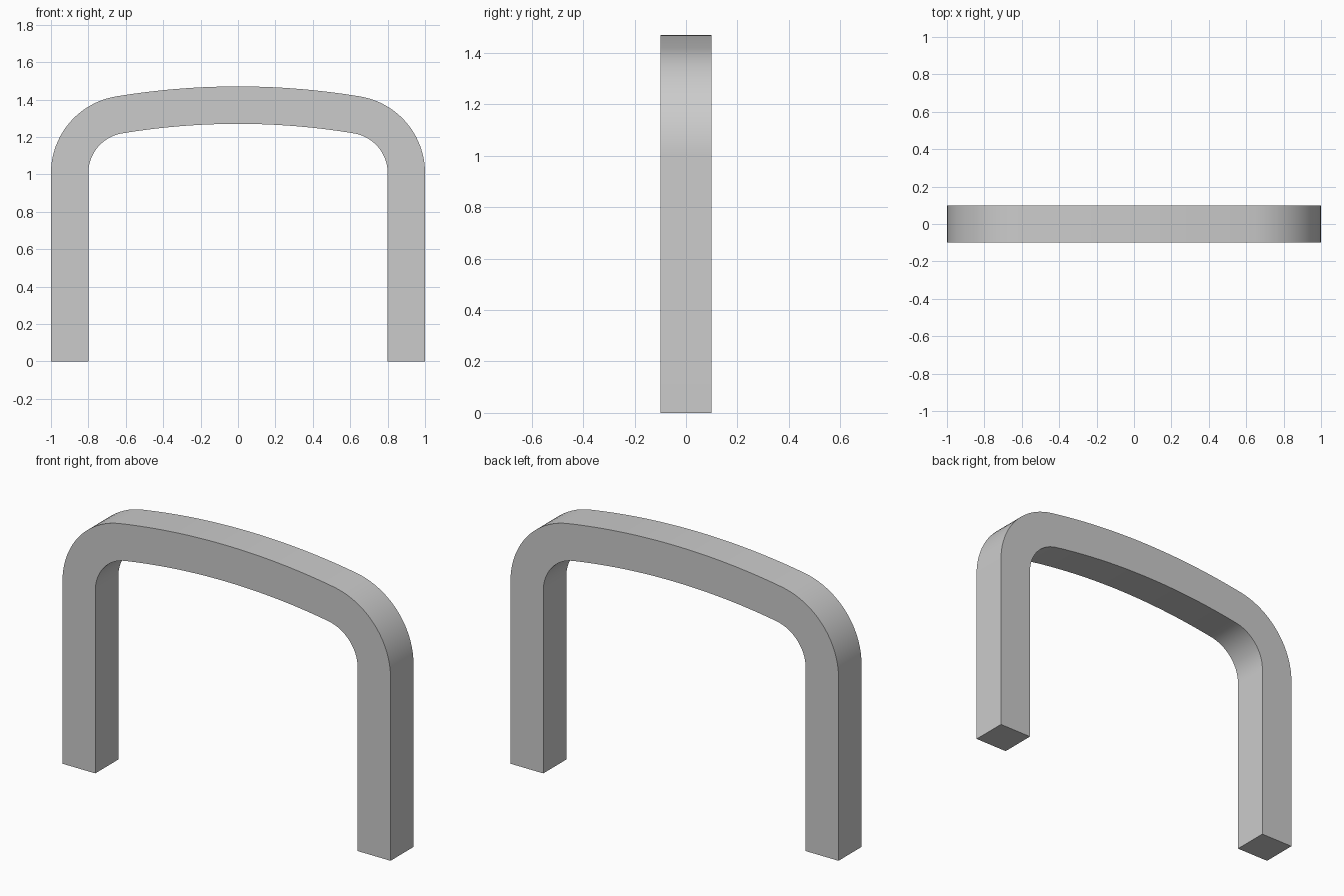
import bpy
import bmesh
from math import sin, cos, asin, sqrt, pi, radians

cube = bpy.data.objects.get("Cube")
if cube:
    bpy.data.objects.remove(cube, do_unlink=True)

# Main measures of the bar's centre line
HALF = 0.1            # half the square bar's thickness
LEG_X = 0.9           # leg centre
TOP_Z = 1.37          # centre line at the crown
CROWN_R, CORNER_R = 3.9, 0.315

# The corner arc is tangent to both the leg and the crown arc
corner_x = LEG_X - CORNER_R
crown_z = TOP_Z - CROWN_R
tilt = asin(corner_x / (CROWN_R - CORNER_R))
corner_z = crown_z + sqrt((CROWN_R - CORNER_R) ** 2 - corner_x ** 2)


def right_half(offset):
    """Foot to crown, as (x, z) points, offset outward from the centre line."""
    pts = [(LEG_X + offset, 0)]
    steps = 20
    for i in range(steps + 1):
        a = pi / 2 + (tilt - pi / 2) * i / steps
        r = CORNER_R + offset
        pts.append((corner_x + r * sin(a), corner_z + r * cos(a)))
    for i in range(1, steps + 1):
        a = tilt * (1 - i / steps)
        r = CROWN_R + offset
        pts.append((r * sin(a), crown_z + r * cos(a)))
    return pts


def full_line(offset):
    half = right_half(offset)
    return half + [(-x, z) for x, z in reversed(half[:-1])]


# Square sections joined along the arch
bm = bmesh.new()
rings = []
for (ox, oz), (ix, iz) in zip(full_line(HALF), full_line(-HALF)):
    rings.append([bm.verts.new(p) for p in (
        (ox, -HALF, oz), (ox, HALF, oz), (ix, HALF, iz), (ix, -HALF, iz))])
for a, b in zip(rings, rings[1:]):
    for k in range(4):
        n = (k + 1) % 4
        bm.faces.new((a[k], a[n], b[n], b[k]))
bm.faces.new(rings[0])
bm.faces.new(rings[-1])
bmesh.ops.recalc_face_normals(bm, faces=bm.faces)

mesh = bpy.data.meshes.new("arched_handle")
bm.to_mesh(mesh)
bm.free()
handle = bpy.data.objects.new("arched_handle", mesh)
bpy.context.collection.objects.link(handle)

# Plain grey finish
grey = bpy.data.materials.new("light_grey")
grey.use_nodes = True
colour = (0.6, 0.6, 0.6, 1)
grey.diffuse_color = colour
grey.node_tree.nodes["Principled BSDF"].inputs["Base Color"].default_value = colour
mesh.materials.append(grey)

# Smooth bends, sharp bar edges
bpy.ops.object.select_all(action='DESELECT')
handle.select_set(True)
bpy.context.view_layer.objects.active = handle
bpy.ops.object.shade_smooth_by_angle(angle=radians(30))
